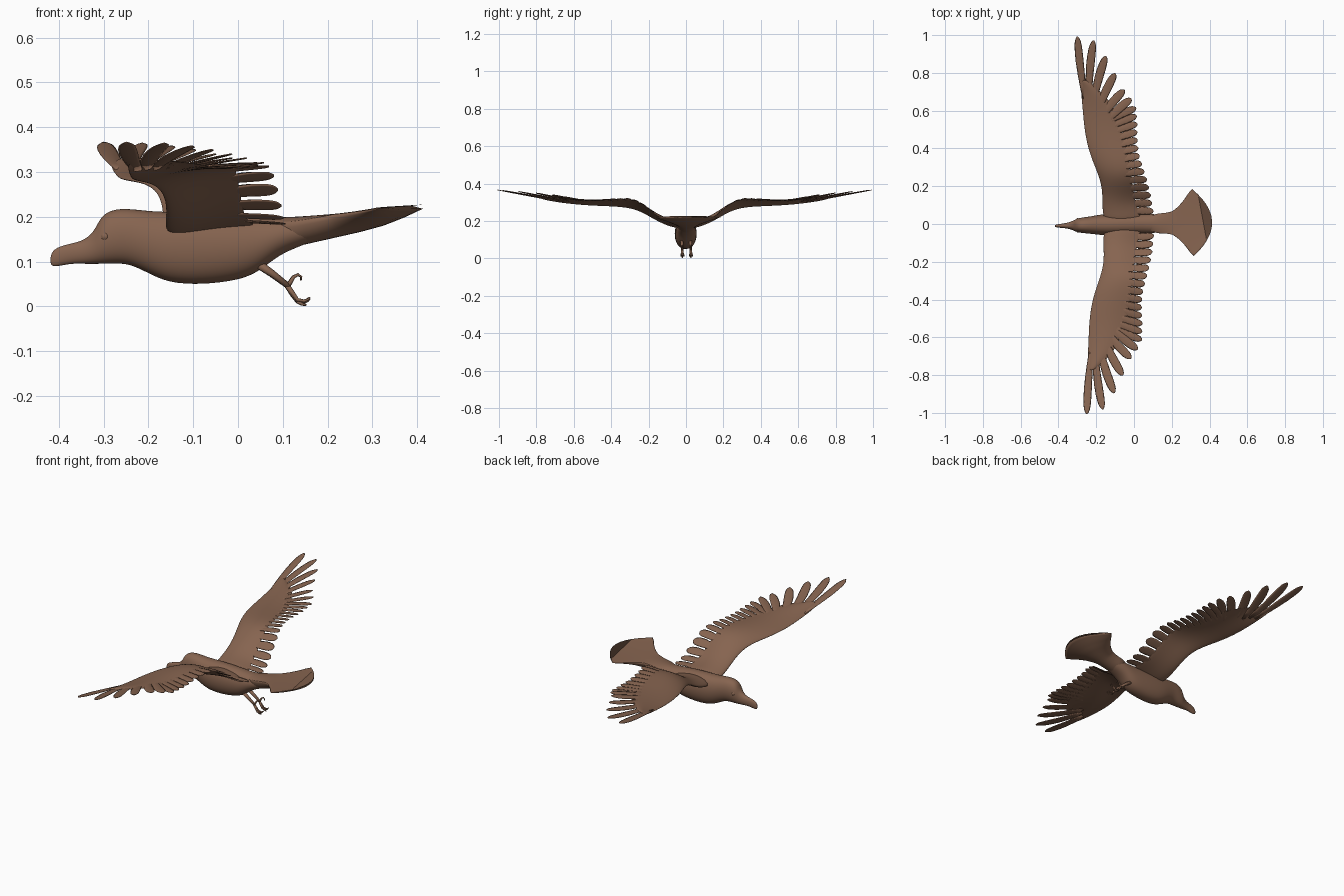
import bpy, bmesh, math
from mathutils import Vector

if "Cube" in bpy.data.objects:
    bpy.data.objects.remove(bpy.data.objects["Cube"])

YAW = 0.025  # the whole bird is turned slightly about z
brown = bpy.data.materials.new("plumage brown")
brown.diffuse_color = (0.24, 0.128, 0.08, 1)
brown.use_nodes = True
brown.node_tree.nodes["Principled BSDF"].inputs["Base Color"].default_value = brown.diffuse_color


def interp(table, k):
    """Read a table of rows (key, values...) at k."""
    if k <= table[0][0]:
        return table[0][1:]
    for a, b in zip(table, table[1:]):
        if k <= b[0]:
            f = (k - a[0]) / (b[0] - a[0])
            return [p + (q - p) * f for p, q in zip(a[1:], b[1:])]
    return table[-1][1:]


def loft(bm, rings):
    """Skin closed rings of points and cap both ends."""
    vs = [[bm.verts.new(p) for p in r] for r in rings]
    n = len(vs[0])
    for a, b in zip(vs, vs[1:]):
        for i in range(n):
            bm.faces.new((a[i], a[(i + 1) % n], b[(i + 1) % n], b[i]))
    bm.faces.new(vs[0][::-1])
    bm.faces.new(vs[-1])


def finish(name, bm, mirror=False, subdiv=0):
    bmesh.ops.recalc_face_normals(bm, faces=bm.faces)
    for f in bm.faces:
        f.smooth = True
    me = bpy.data.meshes.new(name)
    bm.to_mesh(me)
    bm.free()
    me.materials.append(brown)
    ob = bpy.data.objects.new(name, me)
    bpy.context.collection.objects.link(ob)
    ob.rotation_euler.z = YAW
    if mirror:
        m = ob.modifiers.new("mirror", 'MIRROR')
        m.use_axis = (False, True, False)
    if subdiv:
        s = ob.modifiers.new("smooth", 'SUBSURF')
        s.levels = s.render_levels = subdiv
    return ob


def angles(n):
    return [2 * math.pi * i / n for i in range(n)]


# Body with head and beak: x, bottom z, top z, half width
BODY = [(-.419, .094, .112, .004), (-.412, .089, .127, .007), (-.395, .091, .135, .010),
        (-.37, .096, .141, .012), (-.345, .095, .147, .017), (-.322, .095, .166, .025),
        (-.31, .095, .193, .032), (-.295, .095, .210, .037), (-.27, .096, .218, .041),
        (-.24, .094, .218, .044), (-.20, .074, .213, .050), (-.155, .052, .211, .056),
        (-.08, .048, .211, .058), (0, .058, .206, .057), (.04, .074, .202, .055),
        (.07, .097, .200, .053), (.10, .119, .199, .050), (.15, .139, .199, .042),
        (.20, .158, .198, .030)]
bm = bmesh.new()
rings = []
for x, z0, z1, w in BODY:
    rings.append([(x, w * 1.03 * math.copysign(abs(math.cos(t)) ** .85, math.cos(t)),
                   (z0 + z1) / 2 + (z1 - z0) / 2 * 1.02 * math.sin(t)) for t in angles(16)])
loft(bm, rings)
finish("body", bm, subdiv=2)

# Eyes, mostly sunk into the head
bm = bmesh.new()
bmesh.ops.create_uvsphere(bm, u_segments=16, v_segments=10, radius=.011)
bmesh.ops.translate(bm, verts=bm.verts, vec=(-.297, .0275, .156))
finish("eyes", bm, mirror=True)

# Tail fan: position along, half width, thickness below the top surface
TAIL = [(0, .022, .04), (.1, .042, .06), (.2, .052, .063), (.35, .055, .055), (.47, .062, .049),
        (.6, .086, .043), (.75, .122, .034), (.88, .157, .021), (1, .177, .006)]
bm = bmesh.new()
rings = []
for k in range(25):
    v = k / 24
    w, th = interp(TAIL, v)
    ring = []
    for t in angles(32):
        u, s = math.cos(t), math.sin(t)
        x = .06 + v * (.354 - .102 * u * u * v)
        top = .196 + .028 * max(0, (x - .1) / .31) ** 1.3 - .012 * u * u * max(0, 1 - 2 * v)
        top += .007 * u * u * v * v
        ring.append((x, u * w, top + (.003 * s if s > 0 else th * s)))
    rings.append(ring)
loft(bm, rings)
finish("tail_fan", bm)

# Wing arm: span y, leading x, leading z, trailing x, trailing z, half thickness
WING = [(.01, -.155, .168, .045, .176, .022), (.06, -.165, .174, .03, .186, .023),
        (.11, -.166, .190, .014, .199, .021), (.16, -.165, .212, .006, .230, .019),
        (.21, -.169, .240, -.002, .272, .018), (.26, -.182, .263, -.01, .305, .016),
        (.32, -.205, .276, -.018, .317, .014), (.40, -.233, .281, -.03, .314, .012),
        (.50, -.251, .284, -.05, .308, .010), (.60, -.257, .291, -.08, .313, .008),
        (.68, -.262, .301, -.13, .322, .006), (.73, -.264, .309, -.185, .324, .004),
        (.77, -.265, .318, -.225, .325, .002)]
bm = bmesh.new()
rings = []
for y, lx, lz, tx, tz, h in WING:
    ring = []
    for t in angles(18):
        c = .5 - .5 * math.cos(t)
        ring.append((lx + (tx - lx) * c, y, lz + (tz - lz) * c + .01 * math.sin(math.pi * c)
                     + h * math.sin(t) * (1.15 - .85 * c)))
    rings.append(ring)
loft(bm, rings)
finish("wing_arms", bm, mirror=True, subdiv=2)

# Flight feathers: thin rounded blades
BLADE = [(0, .6), (.3, .85), (.6, 1), (.8, .98), (.9, .84), (.96, .6), (1, .15)]


def feather(bm, base, tip, half, bow=0.0, tilt=.15):
    base, tip = Vector(base), Vector(tip)
    d = tip - base
    side = Vector((d.y, -d.x, 0)).normalized()
    side.z = tilt
    rings = []
    for s in (0, .2, .4, .6, .75, .85, .92, .97, 1):
        w = half * interp(BLADE, s)[0]
        mid = base + d * s + side * bow * math.sin(math.pi * s)
        rings.append([mid + side * w * math.cos(t)
                      + Vector((0, 0, .0035 * math.sin(t) * (1.1 - .6 * s))) for t in angles(8)])
    loft(bm, rings)


def wing_z(y, c):
    r = interp(WING, y)
    return r[1] + (r[3] - r[1]) * c + .01 * math.sin(math.pi * c)


# Primaries: base x, base y, tip x, tip y, tip z, half width, bow
PRIMARY = [(-.243, .67, -.275, 1.0, .366, .021, -.004), (-.222, .65, -.19, .977, .364, .022, -.008),
           (-.203, .62, -.127, .893, .358, .023, -.008), (-.185, .58, -.08, .80, .350, .023, -.006),
           (-.17, .55, -.034, .712, .340, .023, -.006), (-.15, .53, .002, .665, .331, .023, -.005)]
bm = bmesh.new()
for bx, by, tx, ty, tz, h, bow in PRIMARY:
    r = interp(WING, by)
    c = (bx - r[0]) / (r[2] - r[0])
    feather(bm, (bx, by, wing_z(by, c) - .002), (tx, ty, tz), h, bow, .08)
finish("primary_feathers", bm, mirror=True)

# Secondaries: tip y, tip x, how far the base sits inboard
SECONDARY = [(.07, .104, 0), (.15, .093, .005), (.23, .076, .01), (.31, .052, .02), (.38, .034, .03),
             (.46, .029, .04), (.53, .031, .05), (.62, .026, .075)]
bm = bmesh.new()
n = 14
for i in range(n):
    y = .065 + (.615 - .065) * i / (n - 1)
    tx, inb = interp(SECONDARY, y)
    yb = y - inb
    r = interp(WING, yb)
    bx = r[0] + (r[2] - r[0]) * .65
    tz = interp(WING, y)[3] + .004 - .01 * max(0, 1 - y / .2)
    # lie along the slope of the wing, with a little overlap
    slope = (interp(WING, y + .03)[3] - interp(WING, y - .03)[3]) / .06
    feather(bm, (bx, yb, wing_z(yb, .65)), (tx, y, tz), .0205, -.004, .12 - slope)
finish("secondary_feathers", bm, mirror=True)


# Legs and feet: tapered tubes along short paths
def tube(bm, pts, r0, r1):
    pts = [Vector(p) for p in pts]
    rings = []
    for i, p in enumerate(pts):
        d = (pts[min(i + 1, len(pts) - 1)] - pts[max(i - 1, 0)]).normalized()
        a = d.cross(Vector((0, 1, .01))).normalized()
        b = d.cross(a)
        r = r0 + (r1 - r0) * i / (len(pts) - 1)
        rings.append([p + (a * math.cos(t) + b * math.sin(t)) * r for t in angles(10)])
    loft(bm, rings)


LY = .023
bm = bmesh.new()
tube(bm, [(.04, LY, .098), (.075, LY, .074), (.114, LY, .044)], .010, .006)
finish("legs", bm, mirror=True)

bm = bmesh.new()
for s in (-1, 0, 1):  # lower toes with hooked claws
    k = .003 * abs(s)
    tube(bm, [(.11, LY, .046), (.122, LY + s * .003, .026 + k), (.132, LY + s * .006, .012 + k),
              (.147, LY + s * .008, .009 + k), (.156, LY + s * .008, .013 + k),
              (.160, LY + s * .008, .017 + k)], .0058, .0016)
tube(bm, [(.11, LY, .044), (.118, LY, .056), (.124, LY, .066), (.134, LY, .071),
          (.141, LY, .066), (.140, LY, .058)], .0055, .0015)  # upper toe
tube(bm, [(.132, LY, .012), (.143, LY, .005), (.152, LY, .003)], .005, .002)
finish("feet", bm, mirror=True)
